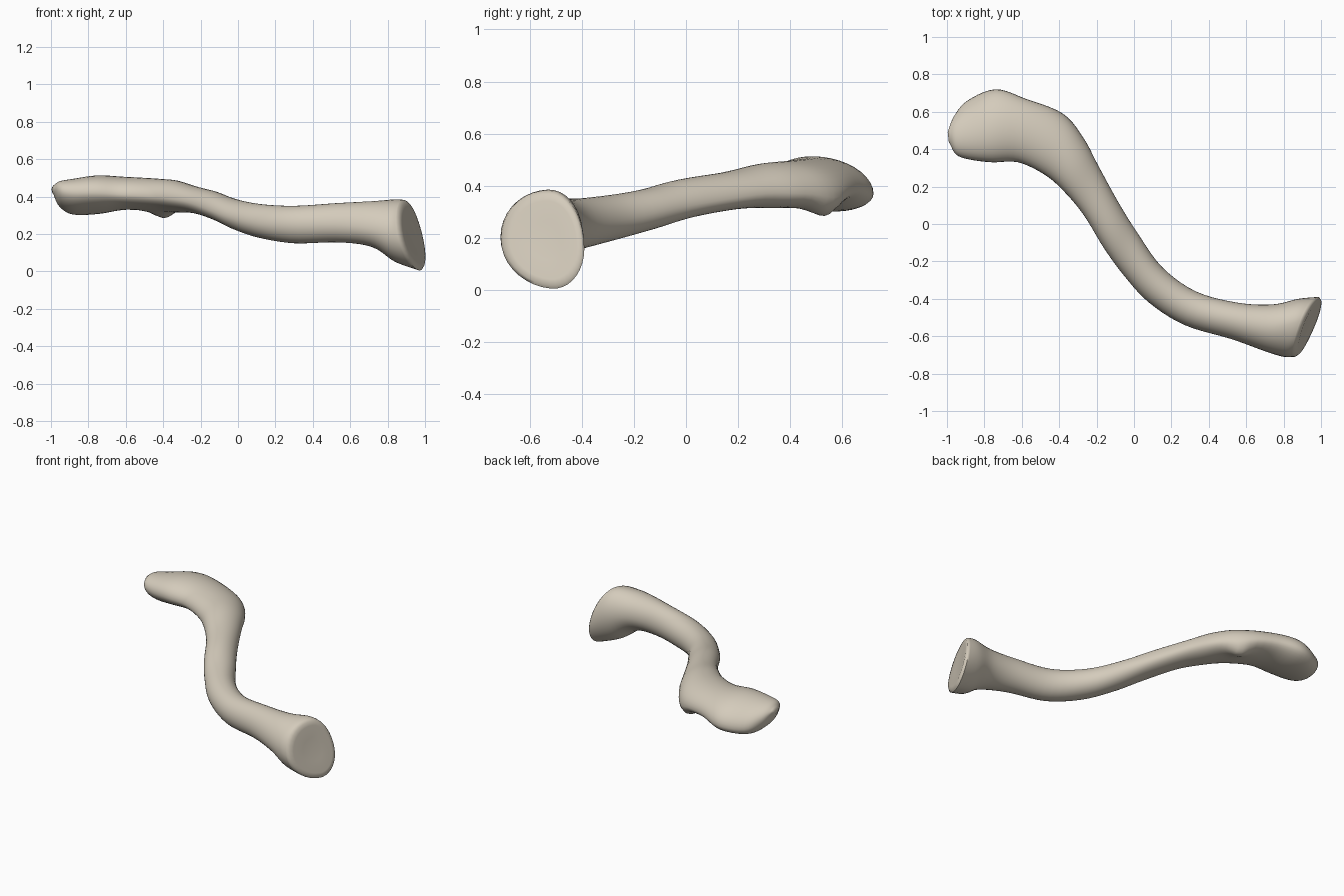
import bpy, bmesh, math
from mathutils import Vector

cube = bpy.data.objects.get("Cube")
if cube:
    bpy.data.objects.remove(cube, do_unlink=True)

RING = 36    # points around the shaft
STEPS = 5    # rings between neighbouring stations


def station(back, front, top, bottom, bias=0.5, lean=0.0):
    """Cross-section from its back and front edge points and its top and bottom heights."""
    back, front = Vector(back), Vector(front)
    centre = front.lerp(back, bias)
    ring = []
    for i in range(RING):
        angle = math.tau * i / RING
        c, s = math.cos(angle), math.sin(angle)
        side = (back if c > 0 else front) - centre
        height = (top if s > 0 else bottom) - centre.z
        rise = Vector((-lean * height, 0, abs(height)))
        if s < 0:
            rise.x = -rise.x
        ring.append(centre + side * abs(c) + rise * s)
    return ring


def catmull(a, b, c, d, t):
    return 0.5 * (2 * b + (c - a) * t + (2 * a - 5 * b + 4 * c - d) * t * t
                  + (3 * b - a - 3 * c + d) * t ** 3)


def shrink(ring, factor, push):
    """Smaller copy of a ring, pushed along the given offset, for rounding an end."""
    mid = sum(ring, Vector()) / len(ring)
    return [mid + (p - mid) * factor + Vector(push) for p in ring]


# Stations from the flat outer end, along the S-shaped shaft, to the thick inner end
stations = [
    station((-.99, .51, .44), (-.98, .42, .44), .46, .41),
    station((-.96, .58, .40), (-.95, .37, .43), .48, .35),
    station((-.89, .66, .36), (-.88, .345, .42), .49, .31),
    station((-.74, .72, .37), (-.76, .33, .42), .51, .31),
    station((-.58, .67, .39), (-.62, .33, .41), .505, .33),
    station((-.38, .59, .37), (-.48, .265, .40), .495, .32),
    station((-.27, .46, .37), (-.38, .18, .39), .485, .315),
    station((-.19, .31, .37), (-.27, .05, .37), .455, .31),
    station((-.08, .11, .34), (-.16, -.13, .33), .425, .275),
    station((.02, -.05, .31), (-.05, -.28, .29), .385, .225),
    station((.15, -.23, .27), (.08, -.42, .26), .36, .18),
    station((.33, -.36, .25), (.27, -.54, .25), .35, .15),
    station((.55, -.42, .26), (.52, -.615, .25), .365, .155),
    station((.74, -.43, .25), (.70, -.68, .23), .375, .13),
    station((.88, -.40, .22), (.80, -.71, .21), .385, .05, .58),
    station((.985, -.39, .16), (.86, -.71, .19), .38, .005, .6, .2),
]

# Smooth loft through the stations
rings = []
last = len(stations) - 1
for k in range(last):
    quad = [stations[min(max(k + j, 0), last)] for j in (-1, 0, 1, 2)]
    for step in range(STEPS):
        rings.append([catmull(*pts, step / STEPS) for pts in zip(*quad)])
rings.append(stations[last])

# Knob under the back edge near the bend
knob = Vector((-.39, .54, .31))
for ring in rings:
    for p in ring:
        p.z -= .045 * math.exp(-((p - knob).length / .07) ** 2)

# Rounded caps: thin outer tip and the broad joint face at the inner end
rings = [shrink(rings[0], .6, (-.008, 0, 0))] + rings
joint = rings[-1]
rings += [shrink(joint, .93, (.012, 0, 0)), shrink(joint, .8, (.014, 0, 0)),
          shrink(joint, .4, (.008, 0, 0))]

bm = bmesh.new()
loops = [[bm.verts.new(p) for p in ring] for ring in rings]
for a, b in zip(loops, loops[1:]):
    for i in range(RING):
        j = (i + 1) % RING
        bm.faces.new((a[i], a[j], b[j], b[i]))
bm.faces.new(loops[0])
bm.faces.new(loops[-1])
bmesh.ops.recalc_face_normals(bm, faces=bm.faces)

mesh = bpy.data.meshes.new("collar_bone")
bm.to_mesh(mesh)
bm.free()
bone = bpy.data.objects.new("collar_bone", mesh)
bpy.context.collection.objects.link(bone)

# Single bone colour
ivory = bpy.data.materials.new("bone_ivory")
ivory.use_nodes = True
colour = (.66, .60, .50, 1)
ivory.diffuse_color = colour
ivory.node_tree.nodes["Principled BSDF"].inputs["Base Color"].default_value = colour
mesh.materials.append(ivory)

bpy.context.view_layer.objects.active = bone
bone.select_set(True)
bpy.ops.object.shade_smooth_by_angle(angle=math.radians(60))
